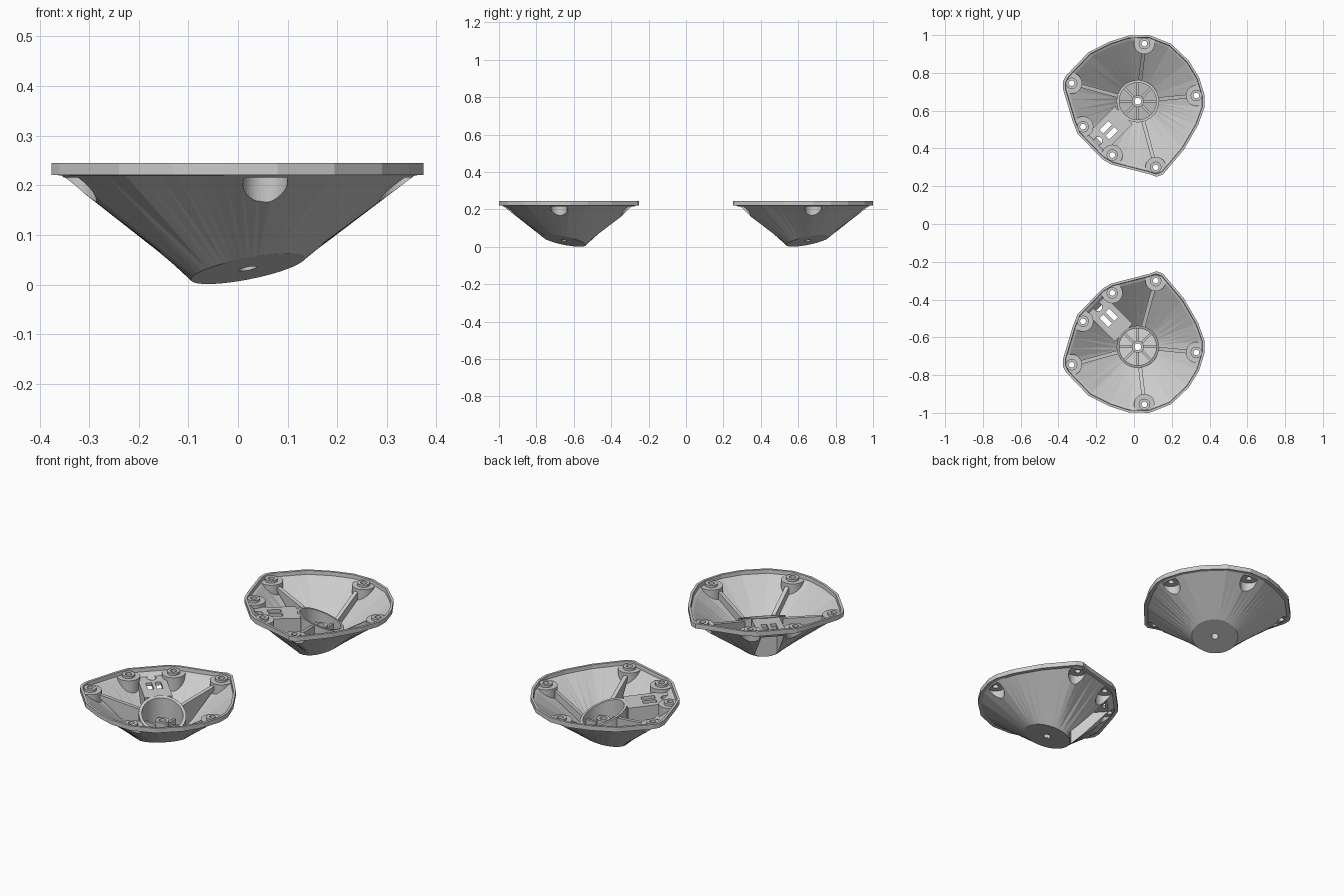
import bpy, bmesh
from math import sin, cos, pi, tau, atan2, radians
from mathutils import Vector

if "Cube" in bpy.data.objects:
    bpy.data.objects.remove(bpy.data.objects["Cube"])

HUB = Vector((0.02, 0.65))
NOTCH = Vector((-1, -1)).normalized()      # direction of the bridge
SIDE = Vector((1, -1)).normalized()
# rim outline of one bowl, clockwise from the left corner
RIM = [(-.376, .755), (-.36, .785), (-.24, .91), (-.13, .965), (-.03, .997), (.08, 1.0),
       (.195, .955), (.29, .865), (.345, .775), (.374, .68), (.374, .62), (.34, .525),
       (.265, .395), (.153, .262), (.12, .25), (.08, .264), (-.12, .315), (-.17, .345),
       (-.30, .48), (-.325, .545), (-.376, .715)]
BOSSES = [(.055, .955), (-.33, .745), (.33, .68), (.115, .30), (-.27, .515), (-.115, .365)]
parts = []


def floor_z(p):
    return .032 - .27 * (Vector(p) - HUB).dot(NOTCH)


def hub_top(p):
    return .155 + .42 * (Vector(p) - HUB).dot(NOTCH)


def outline():
    pts = []
    for i, a in enumerate(RIM):
        a, b = Vector(a), Vector(RIM[(i + 1) % len(RIM)])
        pts += [a.lerp(b, t / 3) for t in range(3)]
    return pts


EDGE = outline()
DIRS = [(p - HUB).normalized() for p in EDGE]


def rim_ring(s, z):
    return [(*(HUB + (p - HUB) * s), z) for p in EDGE]


def floor_ring(r, dz):
    return [(*(HUB + d * r), floor_z(HUB + d * r) + dz) for d in DIRS]


def circle(c, r, z, n=32):
    pts = [Vector(c) + Vector((cos(tau * i / n), sin(tau * i / n))) * r for i in range(n)]
    return [(*p, z(p) if callable(z) else z) for p in pts]


def loft(bm, rings, closed=False):
    vs = [[bm.verts.new(p) for p in ring] for ring in rings]
    n = len(vs[0])
    for k in range(len(vs) if closed else len(vs) - 1):
        a, b = vs[k], vs[(k + 1) % len(vs)]
        for i in range(n):
            j = (i + 1) % n
            bm.faces.new((a[i], a[j], b[j], b[i]))
    if not closed:
        bm.faces.new(vs[0])
        bm.faces.new(vs[-1])


def wedge(bm, p, q, w, zp, zq):
    """Straight bar from p to q, half width w, (low, high) at each end."""
    p, q = Vector(p), Vector(q)
    d = (q - p).normalized()
    s = Vector((-d.y, d.x)) * w
    loft(bm, [[(*(c + s), z[0]), (*(c - s), z[0]), (*(c - s), z[1]), (*(c + s), z[1])]
              for c, z in ((p, zp), (q, zq))])


def along(d, s=0):
    return HUB + NOTCH * d + SIDE * s


def make(name, bm, keep=True):
    bmesh.ops.triangulate(bm, faces=[f for f in bm.faces if len(f.verts) == 4])
    bmesh.ops.recalc_face_normals(bm, faces=bm.faces)
    me = bpy.data.meshes.new(name)
    bm.to_mesh(me)
    bm.free()
    ob = bpy.data.objects.new(name, me)
    bpy.context.collection.objects.link(ob)
    ob.hide_render = not keep
    if keep:
        parts.append(ob)
    return ob


def boolean(ob, op, tool):
    m = ob.modifiers.new("cut", 'BOOLEAN')
    m.operation, m.object, m.solver = op, tool, 'EXACT'
    bpy.context.view_layer.objects.active = ob
    bpy.ops.object.modifier_apply(modifier=m.name)


# helpers: solid envelope of the bowl, and the cutters
bm = bmesh.new()
loft(bm, [floor_ring(.115, 0), rim_ring(.95, .22), rim_ring(.995, .221), rim_ring(.995, .244)])
envelope = make("envelope_helper", bm, False)

bm = bmesh.new()
for b in BOSSES:                                       # screw pockets from below
    loft(bm, [circle(b, .045, -.1), circle(b, .045, .216), circle(b, .015, .216), circle(b, .015, .3)])
wedge(bm, along(.114), along(.5), .055, (-.1, .185), (-.1, .198))   # channel under the bridge
cutter = make("pocket_cutter", bm, False)

bm = bmesh.new()
loft(bm, [circle(along(.297), .022, .1), circle(along(.297), .022, .3)])
for s in (-.022, .022):
    wedge(bm, along(.185, s), along(.25, s), .014, (.1, .3), (.1, .3))
slots = make("slot_cutter", bm, False)

# bowl shell with rim band
bm = bmesh.new()
loft(bm, [floor_ring(.018, 0), floor_ring(.115, 0), rim_ring(.95, .22), rim_ring(1, .221),
          rim_ring(1, .245), rim_ring(.965, .245), rim_ring(.96, .226), rim_ring(.925, .22),
          floor_ring(.105, .014), floor_ring(.018, .014)], True)
boolean(make("bowl_shell", bm), 'DIFFERENCE', cutter)

# screw posts
bm = bmesh.new()
for b in BOSSES:
    loft(bm, [circle(b, .055, 0), circle(b, .055, .226), circle(b, .03, .226), circle(b, .03, .238)])
posts = make("screw_posts", bm)
boolean(posts, 'INTERSECT', envelope)
boolean(posts, 'DIFFERENCE', cutter)

# bridge from hub to rim
bm = bmesh.new()
wedge(bm, along(.106), along(.4), .067, (-.05, .198), (-.05, .215))
bridge = make("bridge", bm)
boolean(bridge, 'INTERSECT', envelope)
boolean(bridge, 'DIFFERENCE', cutter)
boolean(bridge, 'DIFFERENCE', slots)

# slanted hub wall, centre tube and eight spokes
bm = bmesh.new()
low = lambda p: floor_z(p) + .005
loft(bm, [circle(HUB, .112, low, 40), circle(HUB, .112, hub_top, 40),
          circle(HUB, .098, hub_top, 40), circle(HUB, .098, low, 40)], True)
loft(bm, [circle(HUB, .032, low), circle(HUB, .032, .125),
          circle(HUB, .018, .125), circle(HUB, .018, low)], True)
hub = make("hub", bm)
bm = bmesh.new()
for i in range(8):
    d = Vector((cos(tau * i / 8), sin(tau * i / 8)))
    p, q = HUB + d * .03, HUB + d * .1
    wedge(bm, p, q, .006, (low(p), .095), (low(q), .095))
make("hub_spokes", bm)

# ribs from hub to the four outer posts
bm = bmesh.new()
for b in BOSSES[:4]:
    v = Vector(b) - HUB
    d, end = v.normalized(), v.length - .05
    p, q = HUB + d * .106, HUB + d * end
    z0 = floor_z(HUB + d * .115)
    zq = z0 + (end - .115) / (.345 - .115) * (.22 - z0)
    wedge(bm, p, q, .01, (z0 + .006, hub_top(p) - .01), (zq + .006, .212))
make("ribs", bm)

for helper in (envelope, cutter, slots):
    bpy.data.objects.remove(helper)

# soften the round parts only
bpy.ops.object.select_all(action='DESELECT')
for ob in (posts, hub):
    ob.select_set(True)
bpy.context.view_layer.objects.active = hub
bpy.ops.object.shade_smooth_by_angle(angle=radians(30))

# second bowl mirrored across y = 0
for ob in list(parts):
    me = ob.data.copy()
    for v in me.vertices:
        v.co.y = -v.co.y
    me.flip_normals()
    bpy.context.collection.objects.link(bpy.data.objects.new("front_" + ob.name, me))
    ob.name = "back_" + ob.name
